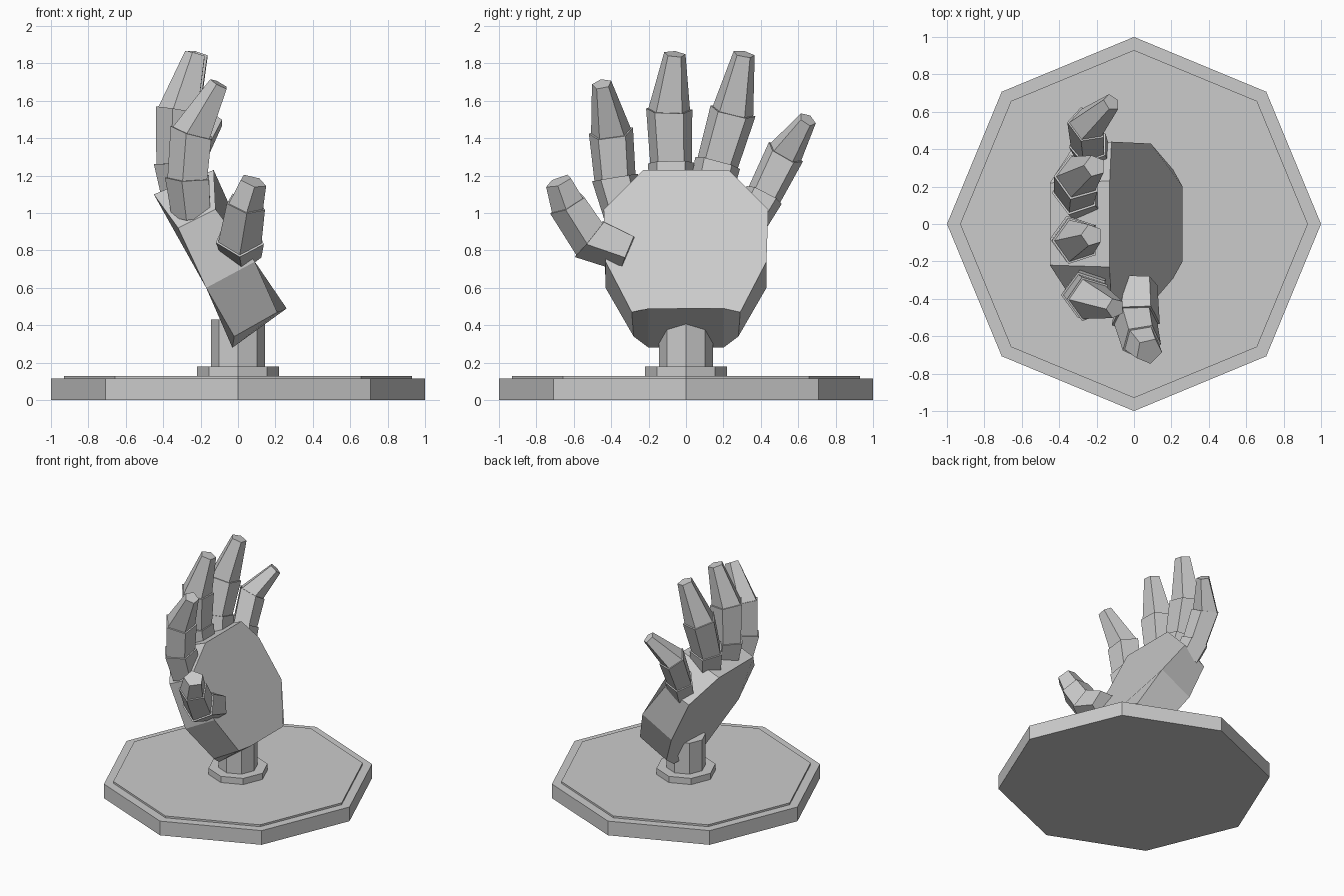
import bpy, bmesh, math
from mathutils import Vector

old = bpy.data.objects.get("Cube")
if old:
    bpy.data.objects.remove(old, do_unlink=True)

grey = bpy.data.materials.new("light_grey")
grey.use_nodes = True
grey.diffuse_color = (0.6, 0.6, 0.6, 1)
grey.node_tree.nodes["Principled BSDF"].inputs["Base Color"].default_value = grey.diffuse_color


def loft(name, rings):
    """Join rings of equal size into a closed, flat-shaded object."""
    bm = bmesh.new()
    loops = [[bm.verts.new(p) for p in ring] for ring in rings]
    for a, b in zip(loops, loops[1:]):
        for i in range(len(a)):
            j = (i + 1) % len(a)
            bm.faces.new((a[i], a[j], b[j], b[i]))
    bm.faces.new(loops[0][::-1])
    bm.faces.new(loops[-1])
    bmesh.ops.recalc_face_normals(bm, faces=bm.faces)
    mesh = bpy.data.meshes.new(name)
    bm.to_mesh(mesh)
    bm.free()
    mesh.materials.append(grey)
    obj = bpy.data.objects.new(name, mesh)
    bpy.context.collection.objects.link(obj)
    return obj


def ring(centre, normal, ref, radius, sides):
    """Regular polygon square to the normal, first corner towards ref."""
    n = Vector(normal).normalized()
    u = Vector(ref)
    u = (u - n * u.dot(n)).normalized()
    v = n.cross(u)
    steps = [math.tau * i / sides for i in range(sides)]
    return [Vector(centre) + (u * math.cos(t) + v * math.sin(t)) * radius for t in steps]


# Octagonal stand: slab, raised plate, collar and post
UP, X = (0, 0, 1), (1, 0, 0)
for name, r, low, high in (
    ("base_slab", 1.0, 0, 0.115),
    ("base_plate", 0.93, 0.11, 0.13),
    ("post_collar", 0.22, 0.12, 0.18),
    ("wrist_post", 0.145, 0.17, 0.43),
):
    loft(name, [ring((0, 0, z), UP, X, r, 8) for z in (low, high)])

# Palm: inner and outer outlines, mirrored in y
inner = [(0.26, 0.20, 0.49), (0.21, 0.29, 0.47), (0.09, 0.43, 0.74), (-0.12, 0.44, 1.02), (-0.13, 0.23, 1.23)]
outer = [(-0.03, 0.20, 0.28), (-0.02, 0.28, 0.34), (-0.17, 0.43, 0.60), (-0.32, 0.42, 0.92), (-0.45, 0.22, 1.10)]
loft("palm", [side + [(x, -y, z) for x, y, z in reversed(side)] for side in (inner, outer)])


def finger(name, points, radii, ref=(-1, 0, 0)):
    """Three tapered five-sided segments with a small step at each joint."""
    pts = [Vector(p) for p in points]
    rings = []
    for i, (p, r) in enumerate(zip(pts, radii)):
        before = (p - pts[max(i - 1, 0)]).normalized()
        after = (pts[min(i + 1, len(pts) - 1)] - p).normalized()
        rings.append(ring(p, before + after, ref, r, 5))
        if 0 < i < len(pts) - 1:
            rings.append(ring(p, before + after, ref, r * 0.9, 5))
    loft(name, rings)


finger("index_finger", [(-0.24, -0.33, 0.99), (-0.26, -0.38, 1.19), (-0.24, -0.40, 1.43), (-0.10, -0.45, 1.69)],
       (0.115, 0.13, 0.125, 0.055))
finger("middle_finger", [(-0.29, -0.08, 1.10), (-0.32, -0.08, 1.27), (-0.31, -0.09, 1.55), (-0.225, -0.06, 1.85)],
       (0.12, 0.13, 0.13, 0.06))
finger("ring_finger", [(-0.28, 0.13, 1.10), (-0.31, 0.17, 1.27), (-0.30, 0.25, 1.54), (-0.21, 0.31, 1.85)],
       (0.12, 0.13, 0.13, 0.06))
finger("little_finger", [(-0.21, 0.35, 0.97), (-0.24, 0.42, 1.10), (-0.25, 0.53, 1.32), (-0.12, 0.65, 1.50)],
       (0.10, 0.11, 0.11, 0.05))
finger("thumb", [(0.02, -0.31, 0.79), (0.01, -0.51, 0.87), (0.04, -0.63, 1.05), (0.08, -0.68, 1.17)],
       (0.11, 0.135, 0.11, 0.075), ref=(0, -1, -1))
